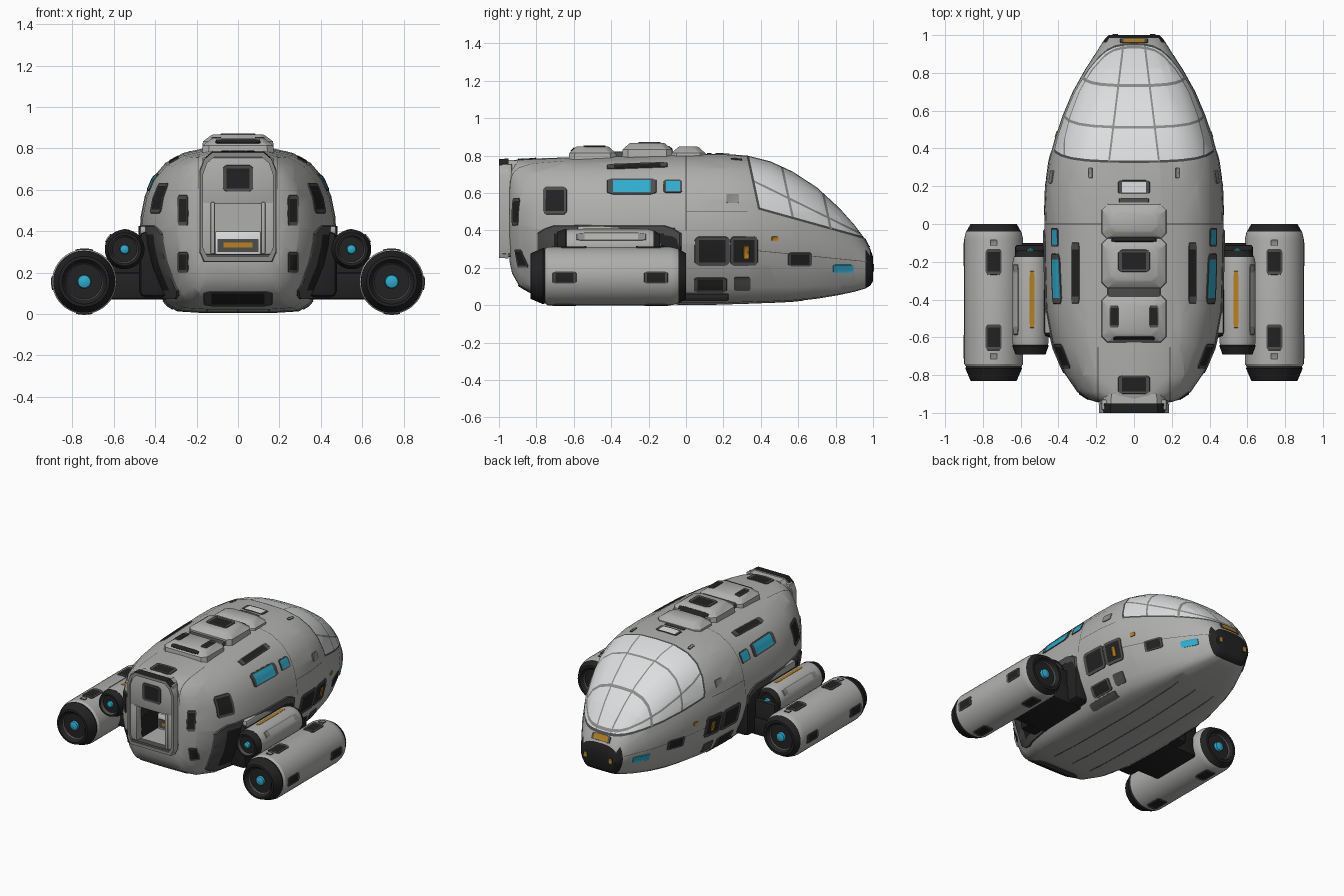
import bpy, bmesh, math
from mathutils import Vector, Matrix
from mathutils.bvhtree import BVHTree

if "Cube" in bpy.data.objects:
    bpy.data.objects.remove(bpy.data.objects["Cube"])

def mat(name, r, g, b):
    m = bpy.data.materials.new(name)
    m.diffuse_color = (r, g, b, 1)
    m.use_nodes = True
    m.node_tree.nodes["Principled BSDF"].inputs["Base Color"].default_value = m.diffuse_color
    return m

LIGHT = mat("hull_grey", .43, .43, .42)
GLASS = mat("canopy_glass", .72, .73, .735)
RIB = mat("rib_grey", .26, .26, .26)
DARK = mat("dark_grey", .075, .075, .075)
BLACK = mat("black", .016, .016, .017)
CYAN = mat("cyan_glow", .025, .42, .62)
AMBER = mat("amber", .48, .22, .015)

def finish(name, bm, mats, angle=35, recalc=True):
    if recalc:
        bmesh.ops.recalc_face_normals(bm, faces=bm.faces[:])
    for f in bm.faces:
        f.smooth = True
    for e in bm.edges:
        e.smooth = len(e.link_faces) == 2 and e.calc_face_angle(0) < math.radians(angle)
    me = bpy.data.meshes.new(name)
    bm.to_mesh(me)
    bm.free()
    for m in mats:
        me.materials.append(m)
    ob = bpy.data.objects.new(name, me)
    bpy.context.collection.objects.link(ob)
    return ob

def tree(*obs):
    vs, ps = [], []
    for o in obs:
        n = len(vs)
        vs += [v.co.copy() for v in o.data.vertices]
        ps += [[n + i for i in p.vertices] for p in o.data.polygons]
    return BVHTree.FromPolygons(vs, ps)

def box(name, lo, hi, m, bevel=.012):
    bm = bmesh.new()
    lo, hi = Vector(lo), Vector(hi)
    bmesh.ops.create_cube(bm, size=1, matrix=Matrix.Translation((lo + hi) / 2) @ Matrix.Diagonal((*(hi - lo), 1)))
    if bevel:
        bmesh.ops.bevel(bm, geom=bm.edges[:], offset=bevel, segments=2, profile=.5, affect='EDGES')
    return finish(name, bm, [m])

def loft(bm, rings, mats=None, caps=True):
    rows = [[bm.verts.new(p) for p in r] for r in rings]
    n = len(rows[0])
    for k, (a, b) in enumerate(zip(rows, rows[1:] if caps else rows[1:] + rows[:1])):
        for i in range(n):
            f = bm.faces.new((a[i], a[(i + 1) % n], b[(i + 1) % n], b[i]))
            f.material_index = mats[k] if mats else 0
    if caps:
        for r, k in ((rows[0], 0), (rows[-1], -1)):
            bm.faces.new(r).material_index = mats[k] if mats else 0

# --- hull: one half section swept along y with changing width, floor and roof
half = [(0, 0), (.35, 0), (.62, .01), (.72, .045), (.81, .11), (.93, .27), (.985, .40), (1, .49), (.99, .58), (.95, .70),
        (.87, .81), (.74, .90), (.56, .96), (.30, .995), (0, 1)]
section = half + [(-u, v) for u, v in half[-2:0:-1]]
stations = [(-.945, .19, .24, .765), (-.93, .24, .17, .775), (-.89, .30, .10, .78), (-.8, .362, .05, .785),
            (-.65, .428, .022, .79), (-.45, .465, .01, .797), (-.2, .472, .006, .805), (.05, .475, .004, .81),
            (.2, .47, .005, .81), (.33, .452, .01, .80), (.45, .42, .014, .77), (.57, .38, .02, .715),
            (.7, .325, .035, .63), (.82, .258, .055, .52), (.9, .205, .072, .43), (.96, .168, .09, .35),
            (.985, .15, .105, .30), (1.0, .135, .13, .26)]
bm = bmesh.new()
loft(bm, [[(u * w, y, b + v * (t - b)) for u, v in section] for y, w, b, t in stations])

P_low, N_low = Vector((0, .38, .52)), Vector((0, .15, .54)).normalized()
P_back, N_back = Vector((0, .33, .80)), Vector((0, .28, .06)).normalized()
low = lambda c: (c - P_low).dot(N_low)
back = lambda c: (c - P_back).dot(N_back)
glass = lambda c: low(c) > 0 and back(c) > 0
# bands are (point, normal, half width, where, material index)
bands = [(P_low, N_low, .006, lambda c: back(c) > -.006, 3), (P_back, N_back, .006, lambda c: low(c) > -.006, 3),
         (P_back + Vector((0, .17, 0)), N_back, .006, glass, 2),
         (P_back + Vector((0, .36, 0)), N_back, .006, glass, 2),
         (Vector((0, .38, .655)), Vector((0, .26, .53)).normalized(), .005, glass, 2),
         (Vector((0, 0, 0)), Vector((0, 1, 0)), .002, lambda c: c.z > .4, 3),
         (Vector((0, 0, .5)), Vector((0, 0, 1)), .002, lambda c: 0 < c.y < .35, 3),
         (Vector((0, 0, .33)), Vector((0, .1, 1)).normalized(), .0015, lambda c: c.y > .35, 3)]
for s in (1, -1):
    bands.append((Vector((s * .13, .35, 0)), Vector((s * .57, .07, 0)).normalized(), .005, glass, 2))
    bands.append((Vector((s * .19, 0, 0)), Vector((1, 0, 0)), .002, lambda c: c.y < -.62 and c.z > .6, 3))
for p, n, h, _, _ in bands:
    for d in (-h, h):
        bmesh.ops.bisect_plane(bm, geom=bm.verts[:] + bm.edges[:] + bm.faces[:], dist=1e-5, plane_co=p + n * d, plane_no=n)
for f in bm.faces:
    c = f.calc_center_median()
    f.material_index = 1 if glass(c) else 0
    for p, n, h, where, k in bands:
        if abs((c - p).dot(n)) < h and where(c):
            f.material_index = k
    if c.y > .965 and c.z < .29:
        f.material_index = 4
hull = finish("hull", bm, [LIGHT, GLASS, RIB, DARK, BLACK], 40)
hull_t = tree(hull)

# --- plates that follow the surface beneath them, the middle set lower than the rim
def plate(name, target, axis, u, v, w, h, m, edge=None, n=4, lift=.005):
    for s in ((1, -1) if axis == 'x' or (u and axis in 'yYzb') else (1,)):
        d = {'x': Vector((-s, 0, 0)), 'z': Vector((0, 0, -1)), 'y': Vector((0, 1, 0)),
             'Y': Vector((0, -1, 0)), 'b': Vector((0, 0, 1))}[axis]
        ts = [-1, -.96] + [-.75 + 1.5 * i / n for i in range(n + 1)] + [.96, 1]
        last = len(ts) - 1
        bm = bmesh.new()
        g = []
        for i, a in enumerate(ts):
            row = []
            for j, b in enumerate(ts):
                k = .91 if abs(a) > .9 and abs(b) > .9 else 1
                p, q = u + a * k * w / 2, v + b * k * h / 2
                o = {'x': Vector((s * 2, p, q)), 'z': Vector((s * p, q, 2)), 'y': Vector((s * p, -2, q)),
                     'Y': Vector((s * p, 2, q)), 'b': Vector((s * p, q, -2))}[axis]
                co, no, _, _ = target.ray_cast(o, d)
                if co is None:
                    co, no, _, _ = target.find_nearest(o + d * 1.5)
                if no.dot(d) > 0:
                    no = -no
                rim = min(i, j, last - i, last - j)
                row.append(bm.verts.new(co + no * (-.004 if rim == 0 else lift if rim == 1 else lift * .6)))
            g.append(row)
        for i in range(last):
            for j in range(last):
                f = bm.faces.new((g[i][j], g[i + 1][j], g[i + 1][j + 1], g[i][j + 1]))
                f.normal_update()
                if f.normal.dot(d) > 0:
                    f.normal_flip()
                f.material_index = int(min(i, j, last - 1 - i, last - 1 - j) < 2)
        finish(name, bm, [m, edge or m], 40, False)

# hull sides
plate("mount_recess", hull_t, 'x', -.41, .25, .78, .36, BLACK, DARK, 14, .009)
plate("side_window", hull_t, 'x', -.29, .635, .27, .085, CYAN, DARK)
plate("small_side_window", hull_t, 'x', -.07, .635, .10, .07, CYAN, DARK)
plate("rear_side_grille", hull_t, 'x', -.70, .56, .13, .15, BLACK, DARK)
plate("side_hatch", hull_t, 'x', .14, .29, .19, .16, BLACK, DARK)
plate("side_panel", hull_t, 'x', .31, .29, .15, .16, BLACK, DARK)
plate("panel_light", hull_t, 'x', .32, .285, .03, .07, AMBER, None, 2, .01)
plate("bow_vent", hull_t, 'x', .61, .245, .13, .075, BLACK, DARK)
plate("bow_lamp", hull_t, 'x', .84, .195, .11, .045, CYAN, CYAN)
plate("lower_hatch", hull_t, 'x', .13, .11, .18, .08, BLACK, DARK)
plate("lower_vent", hull_t, 'x', .30, .115, .09, .075, DARK)
plate("lower_patch", hull_t, 'x', .10, .045, .26, .04, DARK)
plate("marker_light", hull_t, 'x', .475, .355, .035, .025, AMBER, None, 2)
plate("side_port", hull_t, 'x', .25, .57, .07, .05, RIB, RIB, 2)
# hull roof, rear and nose
plate("roof_slot", hull_t, 'z', .31, -.26, .045, .33, BLACK, DARK)
plate("roof_rear_vent", hull_t, 'z', 0, -.85, .17, .10, BLACK, DARK)
plate("roof_front_vent", hull_t, 'z', 0, .195, .17, .075, GLASS, DARK)
plate("roof_front_strip", hull_t, 'z', 0, .125, .16, .025, DARK)
plate("roof_marker", hull_t, 'z', .23, .27, .02, .06, RIB, DARK, 2)
plate("nose_light", hull_t, 'z', 0, .968, .15, .022, AMBER, DARK)
plate("nose_lamp", hull_t, 'Y', .10, .2, .03, .04, AMBER, DARK, 2)
plate("rear_grille", hull_t, 'y', .265, .50, .05, .15, BLACK, DARK)
plate("rear_low_grille", hull_t, 'y', .265, .25, .05, .10, BLACK, DARK)
plate("rear_step_recess", hull_t, 'y', 0, .075, .34, .07, BLACK, DARK)
for x in (0, .15):
    plate("belly_seam", hull_t, 'b', x, 0, .004, 1.3, DARK, None, 6, .002)

# --- rear doorway: hull pocket, hollow collar and rim, door panel and jambs
outline = [(.165, .25), (.187, .30), (.187, .69), (.165, .75), (.125, .785)]
outline += [(-x, z) for x, z in reversed(outline)]

def frame(name, y0, y1, k0, k1, mats):
    ring = lambda y, k: [(x * k, y, .52 + (z - .52) * k) for x, z in outline]
    bm = bmesh.new()
    loft(bm, [ring(y1, k1), ring(y0, k0), ring(y0, k0 - .08), ring(y1, k1 - .08)], None, False)
    bmesh.ops.recalc_face_normals(bm, faces=bm.faces[:])
    for f in bm.faces:
        f.material_index = 1 if f.normal.y < -.9 else 2 if f.normal.z > .4 and f.calc_center_median().z > .7 else 0
    return finish(name, bm, mats, 30)

frame("door_collar", -.955, -.90, .97, .96, [LIGHT, LIGHT, LIGHT])
frame("door_frame", -1.0, -.95, .985, 1, [LIGHT, RIB, BLACK])
panel = box("door_panel", (-.172, -.985, .53), (.172, -.93, .755), LIGHT, .006)
plate("door_window", tree(panel), 'y', 0, .655, .15, .13, BLACK, DARK)
for s in (-1, 1):
    box("door_jamb", (min(s * .112, s * .178), -.985, .275), (max(s * .112, s * .178), -.93, .545), LIGHT, .004)
    box("door_rail", (s * .122 - .01, -.995, .29), (s * .122 + .01, -.96, .54), LIGHT, .005)
box("door_sill", (-.165, -.995, .258), (.165, -.93, .29), DARK, .008)
cutter = box("doorway_cutter", (-.112, -1.1, .29), (.112, -.70, .53), LIGHT, 0)
for p in cutter.data.polygons:
    p.material_index = 4 if abs(p.normal.x) > .5 else 0
cutter.hide_render = True
cutter.display_type = 'WIRE'
md = hull.modifiers.new("doorway", 'BOOLEAN')
md.operation, md.object, md.solver = 'DIFFERENCE', cutter, 'EXACT'
box("doorway_console", (-.11, -.76, .285), (.11, -.70, .40), GLASS, .008)
box("console_panel", (-.10, -.764, .30), (.10, -.758, .362), DARK, 0)
box("console_light", (-.07, -.768, .32), (.07, -.762, .345), AMBER, 0)

# --- raised roof spine blocks
def block(name, y0, y1, top):
    bm = bmesh.new()
    rings = []
    for z, x, e in ((.74, .175, 0), (top - .035, .17, .006), (top - .005, .13, .04), (top, .12, .048)):
        c = .03
        q = [(x, y0 + e + c), (x, y1 - e - c), (x - c, y1 - e), (c - x, y1 - e),
             (-x, y1 - e - c), (-x, y0 + e + c), (c - x, y0 + e), (x - c, y0 + e)]
        rings.append([(a, b, z) for a, b in q])
    loft(bm, rings)
    return finish(name, bm, [LIGHT], 25)

spine = [block("spine_rear_block", -.63, -.37, .85), block("spine_middle_block", -.345, -.07, .868),
         block("spine_front_block", -.085, .11, .848)]
box("spine_base", (-.14, -.62, .74), (.14, .08, .822), DARK, .01)
spine_t = tree(*spine)
plate("spine_middle_vent", spine_t, 'z', 0, -.195, .17, .12, BLACK, DARK)
plate("spine_rear_vent", spine_t, 'z', .105, -.49, .045, .12, BLACK, DARK)
plate("spine_front_strip", spine_t, 'z', 0, -.085, .24, .02, BLACK, None, 2)
plate("spine_rear_strip", spine_t, 'z', 0, -.605, .22, .02, BLACK, None, 2)

# --- engine pods turned around y: (y, radius, material of the next band)
def pod(name, x, z, prof):
    bm = bmesh.new()
    rings = [[(x + r * math.cos(a), y, z + r * math.sin(a)) for a in [math.tau * i / 40 for i in range(40)]]
             for y, r, _ in prof]
    loft(bm, rings, [p[2] for p in prof[:-1]])
    return finish(name, bm, [LIGHT, BLACK, DARK, CYAN], 30)

big = [(-.822, .012, 3), (-.815, .03, 3), (-.80, .033, 1), (-.80, .085, 2), (-.81, .09, 1), (-.832, .108, 1),
       (-.83, .122, 1), (-.765, .15, 1), (-.755, .146, 0), (-.74, .156, 0), (-.08, .156, 0), (-.045, .148, 0),
       (-.04, .145, 1), (0, .122, 1), (0, .105, 1), (-.022, .09, 2), (-.03, .085, 1), (-.03, .033, 3),
       (-.012, .03, 3), (-.006, .012, 3)]
small = [(-.69, .008, 3), (-.684, .02, 3), (-.67, .023, 1), (-.67, .06, 2), (-.69, .068, 1), (-.69, .08, 1),
         (-.645, .096, 1), (-.64, .093, 0), (-.62, .096, 0), (-.21, .096, 0), (-.18, .09, 0), (-.175, .088, 1),
         (-.14, .07, 1), (-.14, .055, 2), (-.15, .05, 1), (-.15, .023, 3), (-.135, .02, 3), (-.128, .008, 3)]
bigs = [pod("main_engine_pod", s * .743, .156, big) for s in (1, -1)]
smalls = [pod("upper_engine_pod", s * .548, .312, small) for s in (1, -1)]
big_t, small_t = tree(*bigs), tree(*smalls)
for y in (-.60, -.20):
    plate("pod_top_vent", big_t, 'z', .743, y, .085, .14, BLACK, DARK)
for y in (-.65, -.16):
    plate("pod_side_vent", big_t, 'x', y, .148, .13, .065, BLACK, DARK)
    plate("pod_belly_vent", big_t, 'b', .743, y, .08, .13, BLACK, DARK)
for y in (-.70, -.10):
    plate("pod_top_tag", big_t, 'z', .743, y, .04, .035, RIB, DARK, 2)
plate("upper_pod_stripe", small_t, 'z', .54, -.40, .026, .31, AMBER, None, 2, .002)
plate("upper_pod_panel", small_t, 'x', -.40, .365, .38, .04, LIGHT, RIB)

# --- pylons joining pods and hull
for s in (1, -1):
    def sbox(name, x0, x1, y0, y1, z0, z1, m, b=.015):
        box(name, (min(s * x0, s * x1), y0, z0), (max(s * x0, s * x1), y1, z1), m, b)
    sbox("pod_pylon", .30, .63, -.50, -.10, .07, .20, BLACK)
    sbox("pylon_fairing", .34, .478, -.60, -.02, .08, .40, BLACK, .03)
    sbox("front_strut", .42, .63, -.20, -.11, .10, .32, BLACK)
    sbox("fairing_cap", .40, .474, -.58, -.08, .375, .425, LIGHT, .01)
